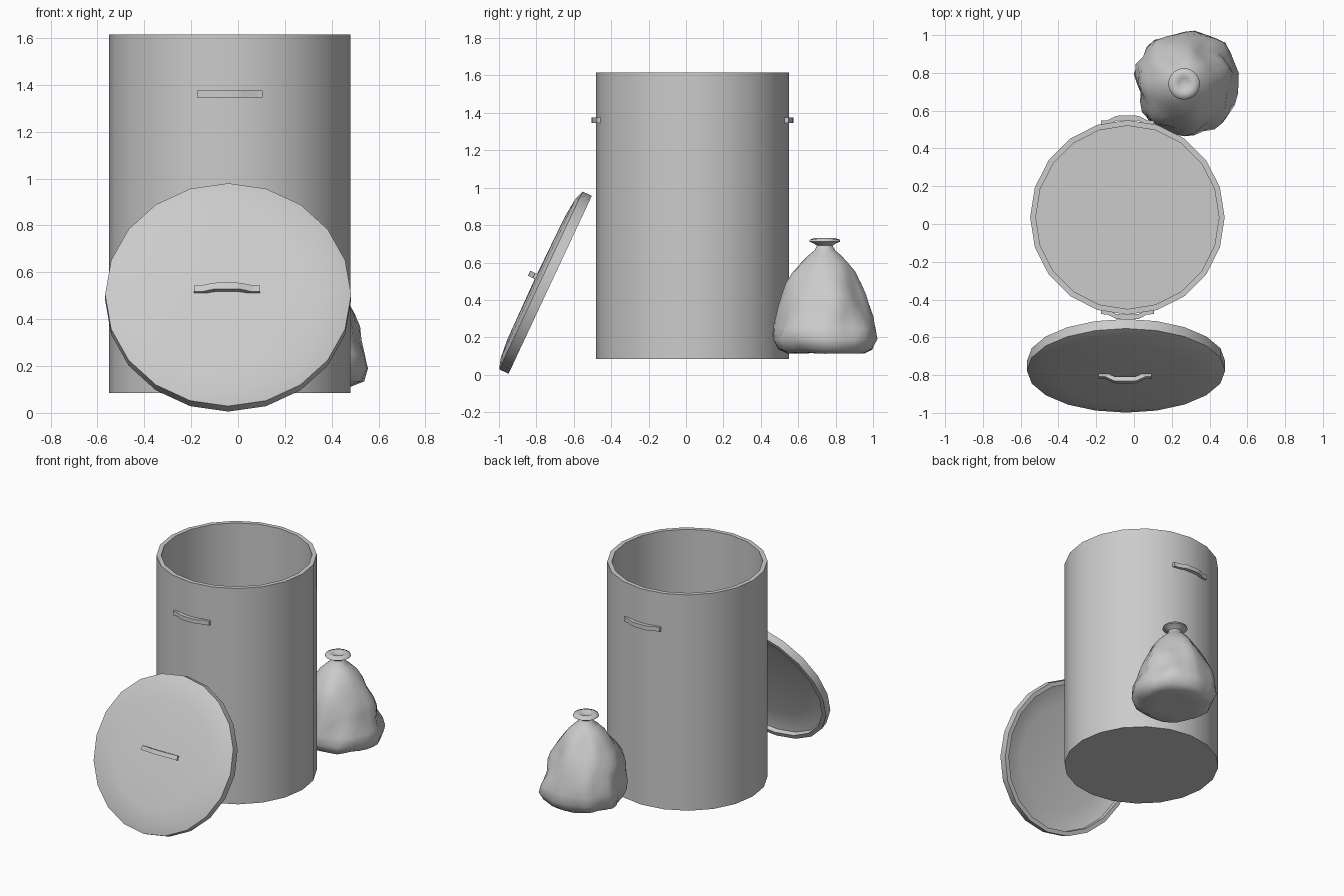
import bpy, bmesh, math
from math import sin, cos, pi, radians, exp
from mathutils import Matrix, Vector, noise

if "Cube" in bpy.data.objects:
    bpy.data.objects.remove(bpy.data.objects["Cube"])

CX, CY = -0.035, 0.035


def finish(name, bm, matrix, angle=40):
    bmesh.ops.remove_doubles(bm, verts=bm.verts, dist=1e-5)
    bmesh.ops.recalc_face_normals(bm, faces=bm.faces)
    mesh = bpy.data.meshes.new(name)
    bm.to_mesh(mesh)
    bm.free()
    ob = bpy.data.objects.new(name, mesh)
    bpy.context.collection.objects.link(ob)
    ob.matrix_world = matrix
    bpy.ops.object.select_all(action='DESELECT')
    ob.select_set(True)
    bpy.context.view_layer.objects.active = ob
    bpy.ops.object.shade_smooth_by_angle(angle=radians(angle))
    return ob


def lathe(profile, sides):
    """Revolve (radius, height) points that start and end on the axis or form a closed shell."""
    bm = bmesh.new()
    rings = []
    for r, z in profile:
        if r == 0:
            rings.append([bm.verts.new((0, 0, z))] * sides)
        else:
            rings.append([bm.verts.new((r * cos(2 * pi * i / sides), r * sin(2 * pi * i / sides), z))
                          for i in range(sides)])
    for a, b in zip(rings, rings[1:]):
        for i in range(sides):
            j = (i + 1) % sides
            quad = list(dict.fromkeys((a[i], a[j], b[j], b[i])))
            bm.faces.new(quad)
    return bm


def handle(name, matrix, width=0.03, thick=0.026):
    """Bowed grip: runs along local x, bows out along local z, outermost face at z = 0."""
    half = [(0.14, -0.028), (0.105, -0.026), (0.06, -0.003), (0.03, 0)]
    path = [(-x, z) for x, z in half] + half[::-1]
    bm = bmesh.new()
    w = width / 2
    rings = [[bm.verts.new((x, y, z + dz)) for y, dz in
              ((-w, 0), (w, 0), (w, -thick), (-w, -thick))] for x, z in path]
    for a, b in zip(rings, rings[1:]):
        for i in range(4):
            j = (i + 1) % 4
            bm.faces.new((a[i], a[j], b[j], b[i]))
    bm.faces.new(rings[0])
    bm.faces.new(rings[-1])
    return finish(name, bm, matrix)


# Open can with a thin wall
finish("can_body", lathe([(0, 0.085), (0.515, 0.085), (0.515, 1.615), (0.485, 1.615),
                          (0.485, 0.115), (0, 0.115)], 20),
       Matrix.Translation((CX, CY, 0)))

# Front and back can handles
for name, turn in (("can_handle_front", 0), ("can_handle_back", pi)):
    handle(name, Matrix.Translation((CX, CY, 1.36)) @ Matrix.Rotation(turn, 4, 'Z')
           @ Matrix.Translation((0, -0.54, 0)) @ Matrix.Rotation(pi / 2, 4, 'X'))

# Domed lid leaning in front of the can
lid_matrix = Matrix.Translation((-0.042, -0.726, 0.481)) @ Matrix.Rotation(radians(64.9), 4, 'X')
finish("lid", lathe([(0, 0.06), (0.36, 0.056), (0.45, 0.044), (0.495, 0.03), (0.495, 0),
                     (0.525, 0), (0.525, 0.055), (0.47, 0.073), (0.36, 0.084), (0, 0.088)], 20),
       lid_matrix)
handle("lid_handle", lid_matrix @ Matrix.Translation((-0.005, 0.008, 0.128)))

# Tied rubbish bag with lumpy, creased sides
bag = lathe([(0, 0.125), (0.12, 0.12), (0.21, 0.116), (0.25, 0.135), (0.275, 0.19), (0.27, 0.25),
             (0.255, 0.31), (0.24, 0.37), (0.217, 0.43), (0.19, 0.49), (0.16, 0.55),
             (0.125, 0.60), (0.085, 0.64), (0.055, 0.665), (0.042, 0.69), (0.06, 0.703),
             (0.083, 0.712), (0.08, 0.722), (0.05, 0.732), (0.03, 0.722), (0, 0.715)], 32)
for v in bag.verts:
    r = math.hypot(v.co.x, v.co.y)
    if r < 1e-4 or v.co.z > 0.68:
        continue
    a = math.atan2(v.co.y, v.co.x)
    z = v.co.z
    fade = min(1, (0.68 - z) / 0.12) * min(1, r / 0.2)
    lump = 0.03 * noise.noise(Vector((v.co.x, v.co.y, z * 0.7)) * 8)
    lump += 0.012 * noise.noise(Vector((v.co.x, v.co.y, z * 0.5)) * 18)
    lump += 0.022 * cos(a - 0.1) * exp(-((z - 0.2) / 0.1) ** 2)
    k = 1 + fade * lump / r
    v.co.x *= k
    v.co.y *= k
    if z < 0.13:
        v.co.z += 0.008 * noise.noise(v.co * 12)
finish("rubbish_bag", bag, Matrix.Translation((0.265, 0.742, 0)), 60)
